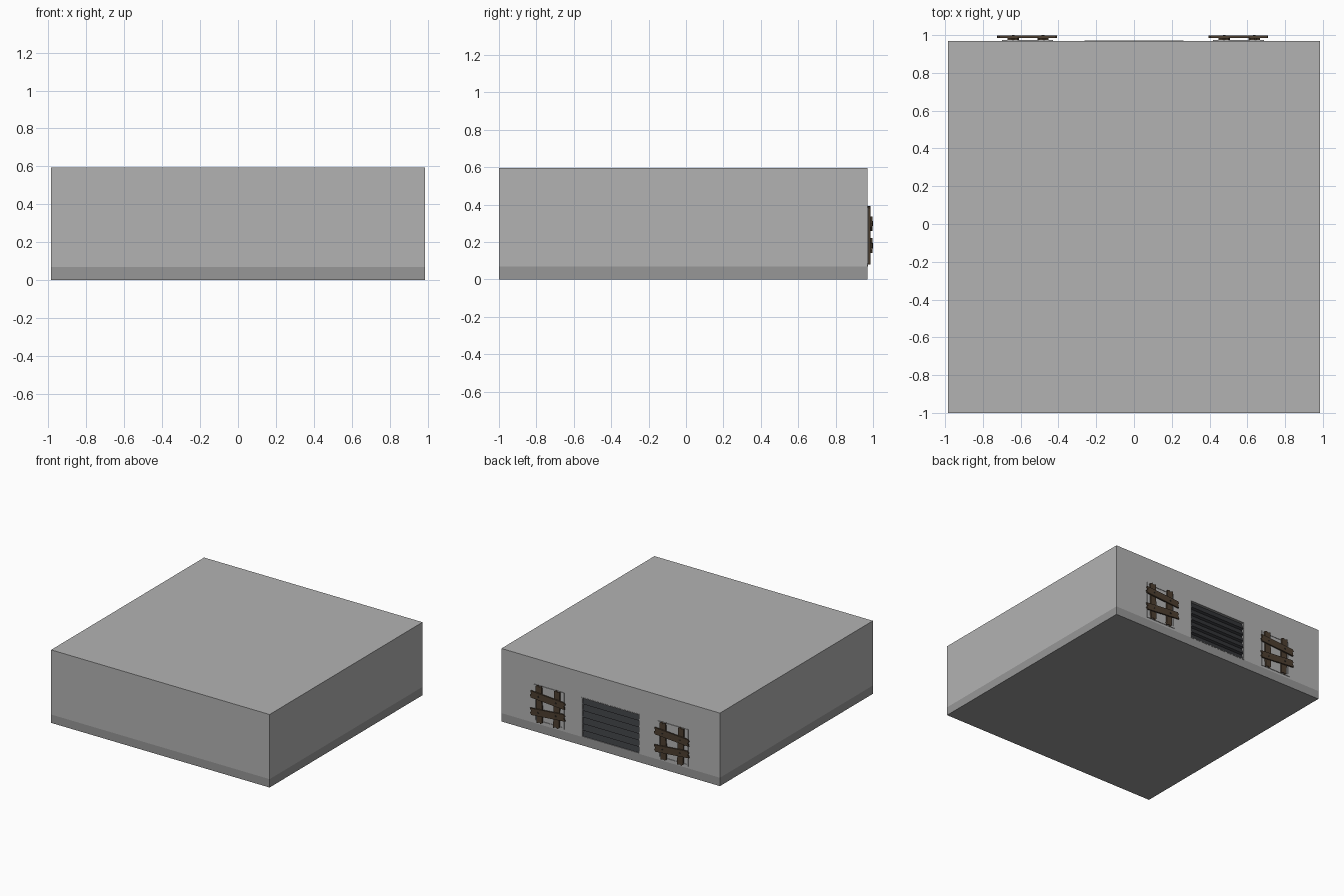
import bpy, bmesh, math
from mathutils import Matrix, Vector

if "Cube" in bpy.data.objects:
    bpy.data.objects.remove(bpy.data.objects["Cube"])

def material(name, rgb):
    m = bpy.data.materials.new(name)
    m.diffuse_color = (*rgb, 1)
    m.use_nodes = True
    m.node_tree.nodes["Principled BSDF"].inputs["Base Color"].default_value = m.diffuse_color
    return m

WALL = material("wall_grey", (0.45, 0.45, 0.45))
BASE = material("base_grey", (0.31, 0.31, 0.31))
WOOD = material("wood", (0.075, 0.05, 0.03))
STEEL = material("dark_steel", (0.035, 0.037, 0.042))
NAIL = material("nail_metal", (0.03, 0.025, 0.02))
BACK = 0.97

def finish(name, bm, *mats):
    bmesh.ops.recalc_face_normals(bm, faces=bm.faces)
    me = bpy.data.meshes.new(name)
    bm.to_mesh(me)
    bm.free()
    ob = bpy.data.objects.new(name, me)
    bpy.context.collection.objects.link(ob)
    for m in mats:
        me.materials.append(m)
    return ob

def add_box(bm, x0, x1, y0, y1, z0, z1):
    mat = Matrix.Translation(((x0 + x1) / 2, (y0 + y1) / 2, (z0 + z1) / 2)) @ \
        Matrix.Diagonal((x1 - x0, y1 - y0, z1 - z0, 1))
    bmesh.ops.create_cube(bm, size=1, matrix=mat)

def frame(name, x0, x1, z0, z1, y0, y1, w, mat):
    bm = bmesh.new()
    add_box(bm, x0, x0 + w, y0, y1, z0, z1)
    add_box(bm, x1 - w, x1, y0, y1, z0, z1)
    add_box(bm, x0 + w, x1 - w, y0, y1, z1 - w, z1)
    add_box(bm, x0 + w, x1 - w, y0, y1, z0, z0 + w)
    return finish(name, bm, mat)

def extrude(bm, points, vec):
    face = bm.faces.new([bm.verts.new(p) for p in points])
    new = bmesh.ops.extrude_face_region(bm, geom=[face], use_keep_orig=True)
    bmesh.ops.translate(bm, vec=vec, verts=[v for v in new["geom"] if isinstance(v, bmesh.types.BMVert)])

# Building block with a darker band round the foot
bm = bmesh.new()
add_box(bm, -0.985, 0.985, -1, BACK, 0, 0.595)
bmesh.ops.bisect_plane(bm, geom=bm.verts[:] + bm.edges[:] + bm.faces[:],
                       plane_co=(0, 0, 0.068), plane_no=(0, 0, 1))
for f in bm.faces:
    f.material_index = int(f.calc_center_median().z < 0.068)
building = finish("building", bm, WALL, BASE)

# Doorway recess
bm = bmesh.new()
add_box(bm, -0.26, 0.26, 0.945, 1.1, 0.07, 0.39)
cutter = finish("doorway_cutter", bm, WALL)
cutter.hide_render = True
cutter.hide_viewport = True
cut = building.modifiers.new("doorway", 'BOOLEAN')
cut.operation = 'DIFFERENCE'
cut.solver = 'EXACT'
cut.object = cutter

# Roller shutter with sloping slats
bm = bmesh.new()
N, Z0, Z1 = 6, 0.07, 0.39
step = (Z1 - Z0) / N
pts = [(-0.255, 0.944, Z0)]
for i in range(N):
    z = Z0 + i * step
    pts += [(-0.255, 0.968, z), (-0.255, 0.95, z + step * 0.85)]
pts += [(-0.255, 0.95, Z1), (-0.255, 0.944, Z1)]
extrude(bm, pts, Vector((0.51, 0, 0)))
finish("roller_shutter", bm, STEEL)
frame("shutter_frame", -0.262, 0.262, 0.068, 0.392, 0.945, 0.972, 0.007, BASE)

# Wooden plank with splintered ends, lying on the back wall
def plank(name, x, z, length, width, angle, y0, y1):
    h, w = length / 2, width / 2
    prof = [(-h, -w), (h - 0.01, -w), (h, -w * 0.3), (h - 0.012, w * 0.1), (h - 0.002, w),
            (-h + 0.012, w), (-h, w * 0.4), (-h + 0.01, 0)]
    c, s = math.cos(math.radians(angle)), math.sin(math.radians(angle))
    bm = bmesh.new()
    extrude(bm, [(x + a * c - b * s, y0, z + a * s + b * c) for a, b in prof], Vector((0, y1 - y0, 0)))
    finish(name, bm, WOOD)

# Boarded windows
for side, cx in (("left", -0.565), ("right", 0.553)):
    bm = bmesh.new()
    add_box(bm, cx - 0.12, cx + 0.12, BACK - 0.01, BACK + 0.002, 0.1, 0.37)
    finish(side + "_window_pane", bm, WALL)
    frame(side + "_window_frame", cx - 0.135, cx + 0.135, 0.085, 0.385, BACK - 0.01, BACK + 0.005, 0.014, WALL)
    plank(side + "_upright_a", cx - 0.075, 0.236, 0.31, 0.052, 91.5, BACK + 0.004, 0.986)
    plank(side + "_upright_b", cx + 0.083, 0.236, 0.31, 0.052, 88.5, BACK + 0.004, 0.986)
    plank(side + "_board_top", cx, 0.298, 0.315, 0.055, 4, 0.986, 0.997)
    plank(side + "_board_bottom", cx, 0.18, 0.315, 0.055, -5, 0.986, 0.997)
    # Nails where the boards cross
    bm = bmesh.new()
    for dx in (-0.075, 0.083):
        for z, tilt in ((0.298, 4), (0.18, -5)):
            m = Matrix.Translation((cx + dx, 0.997, z + dx * math.tan(math.radians(tilt)))) @ \
                Matrix.Rotation(math.pi / 2, 4, 'X')
            bmesh.ops.create_cone(bm, cap_ends=True, segments=8, radius1=0.007, radius2=0.007,
                                  depth=0.006, matrix=m)
    finish(side + "_nails", bm, NAIL)
